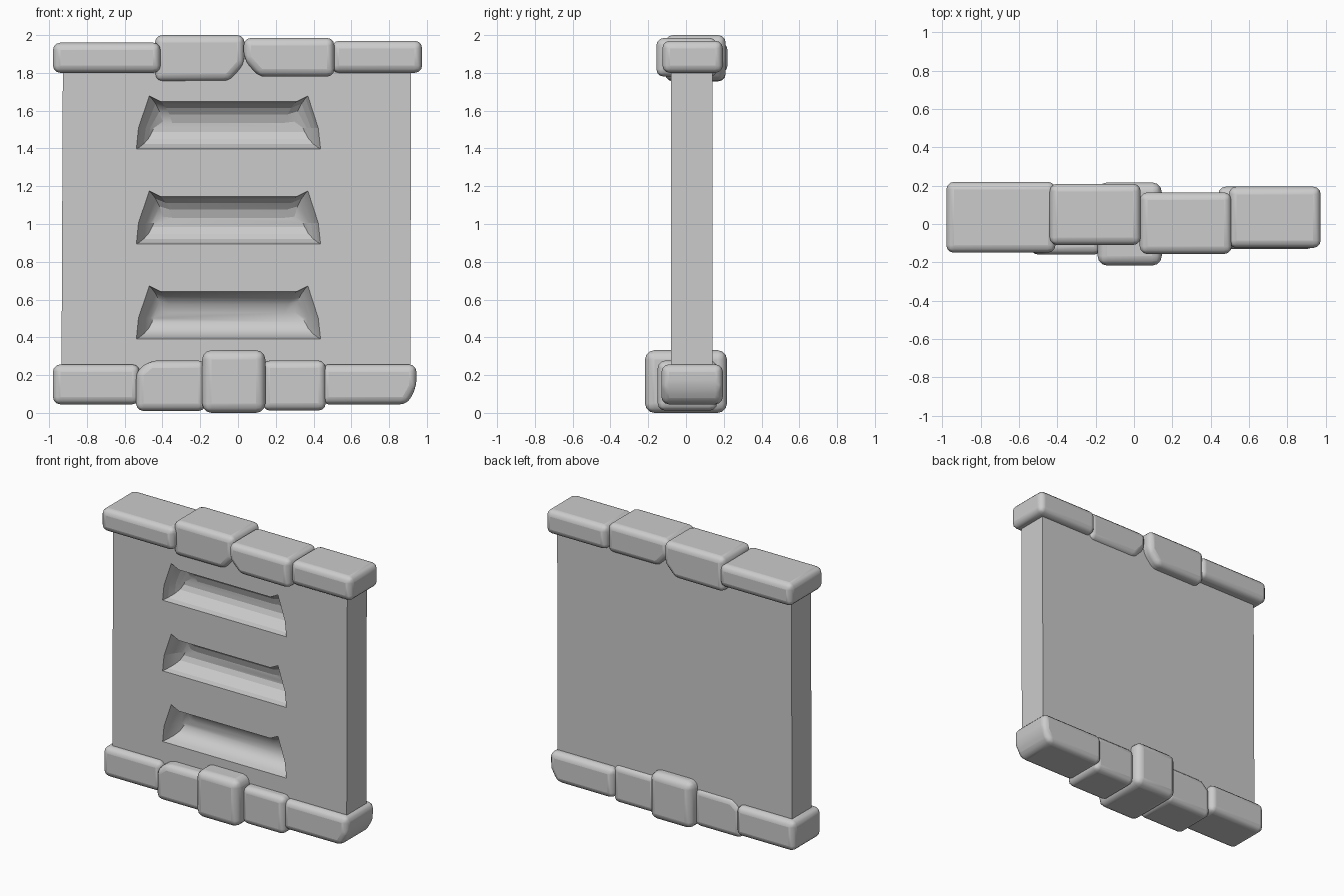
import bpy, bmesh

if "Cube" in bpy.data.objects:
    bpy.data.objects.remove(bpy.data.objects["Cube"])


def new_object(name, bm):
    bmesh.ops.recalc_face_normals(bm, faces=bm.faces[:])
    mesh = bpy.data.meshes.new(name)
    bm.to_mesh(mesh)
    bm.free()
    ob = bpy.data.objects.new(name, mesh)
    bpy.context.collection.objects.link(ob)
    return ob


def loft(name, rings):
    """Skin between equal-length rings of points and cap both ends."""
    bm = bmesh.new()
    vs = [[bm.verts.new(p) for p in ring] for ring in rings]
    n = len(vs[0])
    for a, b in zip(vs, vs[1:]):
        for i in range(n):
            j = (i + 1) % n
            bm.faces.new((a[i], a[j], b[j], b[i]))
    bm.faces.new(vs[0])
    bm.faces.new(vs[-1])
    return new_object(name, bm)


def smooth(ob, angle):
    bpy.ops.object.select_all(action='DESELECT')
    bpy.context.view_layer.objects.active = ob
    ob.select_set(True)
    bpy.ops.object.shade_smooth_by_angle(angle=angle)


def stone(name, x, y, z, cuts=None, bevel=0.04):
    """Rounded block; cuts maps a front-view corner to a (dx, dz) chamfer."""
    cuts = cuts or {}
    outline = []
    for key, cx, cz, sx, sz in (("bl", x[0], z[0], 1, 1), ("br", x[1], z[0], -1, 1),
                                ("tr", x[1], z[1], -1, -1), ("tl", x[0], z[1], 1, -1)):
        if key in cuts:
            dx, dz = cuts[key]
            pair = [(cx, cz + sz * dz), (cx + sx * dx, cz)]
            outline += pair if key in ("bl", "tr") else pair[::-1]
        else:
            outline.append((cx, cz))
    ob = loft(name, [[(px, yy, pz) for px, pz in outline] for yy in y])
    b = ob.modifiers.new("round", 'BEVEL')
    b.width, b.segments, b.limit_method, b.angle_limit = bevel, 3, 'ANGLE', 0.4
    smooth(ob, 1.0)
    w = ob.modifiers.new("normals", 'WEIGHTED_NORMAL')
    w.keep_sharp = True
    return ob


# wall panel
F, B = -0.08, 0.14
panel = loft("wall_panel", [
    [(-0.935, y, 0.12), (0.912, y, 0.12), (0.917, y, 1.88), (-0.927, y, 1.88)]
    for y in (F, B)])

# three scooped recesses: straight sill, sloped ends, notched top corners
outline = [(-0.538, 0), (0.437, 0), (0.425, 0.11), (0.37, 0.28), (0.31, 0.25),
           (-0.41, 0.25), (-0.47, 0.28), (-0.527, 0.11)]
depths = [(-0.04, 1, 1), (0, 1, 1), (0.04, 0.97, 0.93), (0.08, 0.92, 0.76),
          (0.105, 0.87, 0.52), (0.12, 0.83, 0.2)]
for k, sill in enumerate((0.392, 0.895, 1.398)):
    rings = [[(-0.05 + (px + 0.05) * sx, F + d, sill + 0.11 + (pz - 0.11) * sz)
              for px, pz in outline] for d, sx, sz in depths]
    cutter = loft(f"recess_cutter_{k + 1}", rings)
    cutter.hide_render = True
    cutter.hide_viewport = True
    cut = panel.modifiers.new("recess", 'BOOLEAN')
    cut.operation, cut.solver, cut.object = 'DIFFERENCE', 'EXACT', cutter
smooth(panel, 0.6)
# bake the cuts, then shade the scooped surfaces smooth
dg = bpy.context.evaluated_depsgraph_get()
baked = bpy.data.meshes.new_from_object(panel.evaluated_get(dg))
panel.modifiers.clear()
panel.data = baked
smooth(panel, 0.6)
for ob in [o for o in bpy.data.objects if "cutter" in o.name]:
    bpy.data.objects.remove(ob)

# top coping stones
stone("top_stone_1", (-0.98, -0.41), (-0.15, 0.22), (1.80, 1.96))
stone("top_stone_2", (-0.44, 0.035), (-0.11, 0.21), (1.755, 2.0), {"br": (0.08, 0.09)})
stone("top_stone_3", (0.03, 0.51), (-0.157, 0.165), (1.78, 1.985), {"bl": (0.08, 0.09)})
stone("top_stone_4", (0.495, 0.975), (-0.125, 0.195), (1.80, 1.97))

# base stones
stone("base_stone_1", (-0.98, -0.52), (-0.13, 0.19), (0.045, 0.257))
stone("base_stone_2", (-0.54, -0.17), (-0.16, 0.158), (0.01, 0.277), {"tl": (0.07, 0.06)})
stone("base_keystone", (-0.19, 0.145), (-0.217, 0.217), (0.0, 0.332), bevel=0.05)
stone("base_stone_3", (0.13, 0.465), (-0.15, 0.165), (0.012, 0.277))
stone("base_stone_4", (0.44, 0.945), (-0.13, 0.195), (0.045, 0.257), {"br": (0.05, 0.09)})
